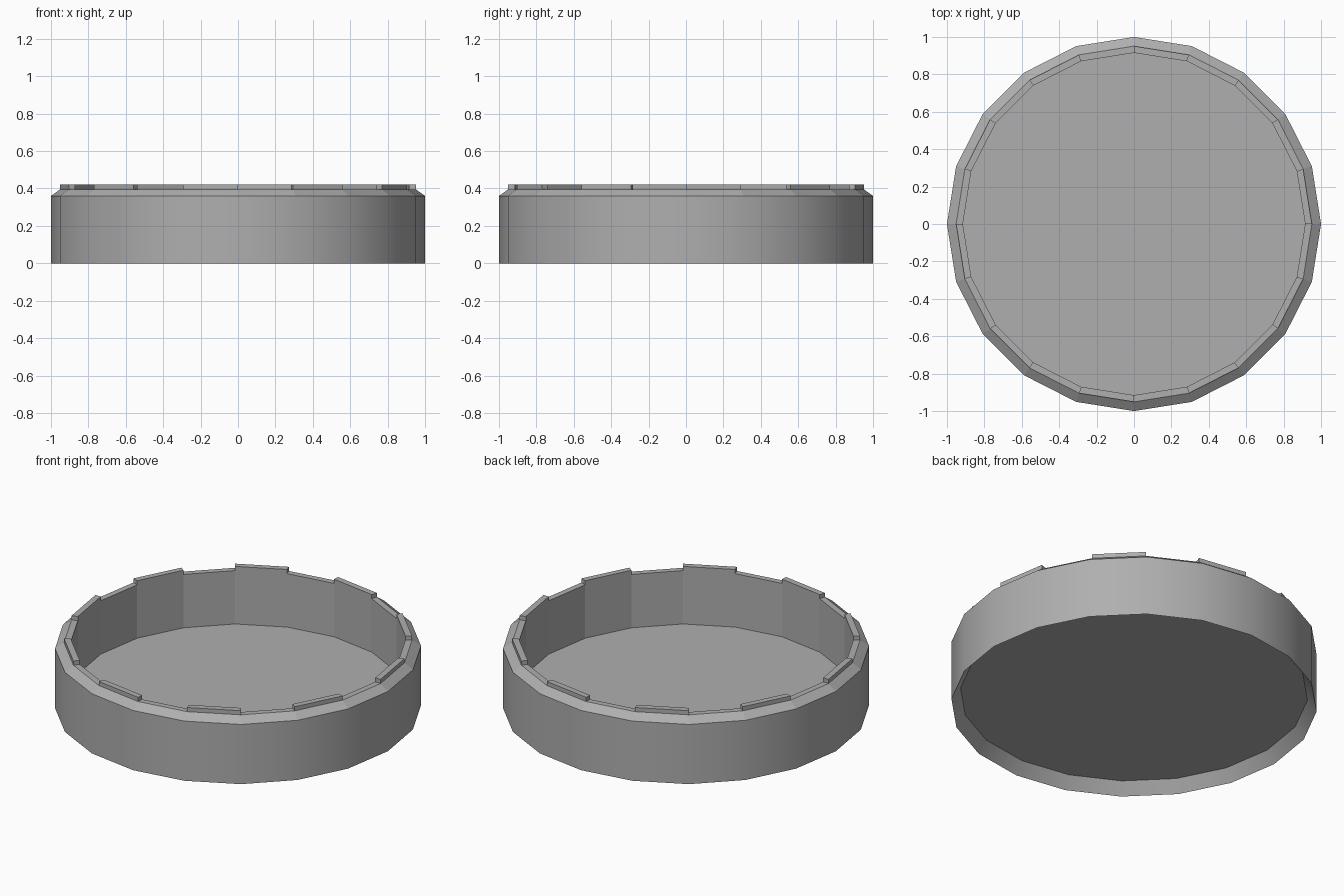
import bpy
import bmesh
from math import cos, sin, tau

SIDES = 20
TOP = 0.42

cube = bpy.data.objects.get("Cube")
if cube:
    bpy.data.objects.remove(cube, do_unlink=True)

# Plain mid grey material
grey = bpy.data.materials.new("mid_grey")
grey.use_nodes = True
colour = (0.43, 0.43, 0.43, 1)
grey.diffuse_color = colour
grey.node_tree.nodes["Principled BSDF"].inputs["Base Color"].default_value = colour

# Tray section (radius, height): underside edge, foot, wall, chamfer, rim, floor edge
profile = [(0.95, 0.07), (1, 0), (1, 0.36), (0.951, 0.395), (0.915, 0.395), (0.915, 0.073)]
FOOT_BAND, WALL_BAND, RIM_BAND = 0, 1, 3

bm = bmesh.new()
rings = []
for radius, height in profile:
    angles = [tau * i / SIDES for i in range(SIDES)]
    rings.append([bm.verts.new((radius * cos(a), radius * sin(a), height)) for a in angles])

# Skin the section around the axis; only the outside wall and foot are smooth
rim = []
for band, (low, high) in enumerate(zip(rings, rings[1:])):
    for i in range(SIDES):
        j = (i + 1) % SIDES
        face = bm.faces.new((low[i], low[j], high[j], high[i]))
        face.smooth = band in (FOOT_BAND, WALL_BAND)
        if band == RIM_BAND:
            rim.append(face)

# Underside and floor
bm.faces.new(list(reversed(rings[0])))
bm.faces.new(rings[-1])

# Keep the edges between the bands crisp
for ring in rings:
    for i in range(SIDES):
        bm.edges.get((ring[i], ring[i - 1])).smooth = False

# Raised tabs on every second side of the rim
tabs = bmesh.ops.extrude_discrete_faces(bm, faces=rim[::2])["faces"]
for vert in {v for f in tabs for v in f.verts}:
    vert.co.z = TOP
bmesh.ops.recalc_face_normals(bm, faces=bm.faces)

mesh = bpy.data.meshes.new("round_tray")
bm.to_mesh(mesh)
bm.free()
mesh.materials.append(grey)
tray = bpy.data.objects.new("round_tray", mesh)
bpy.context.collection.objects.link(tray)
